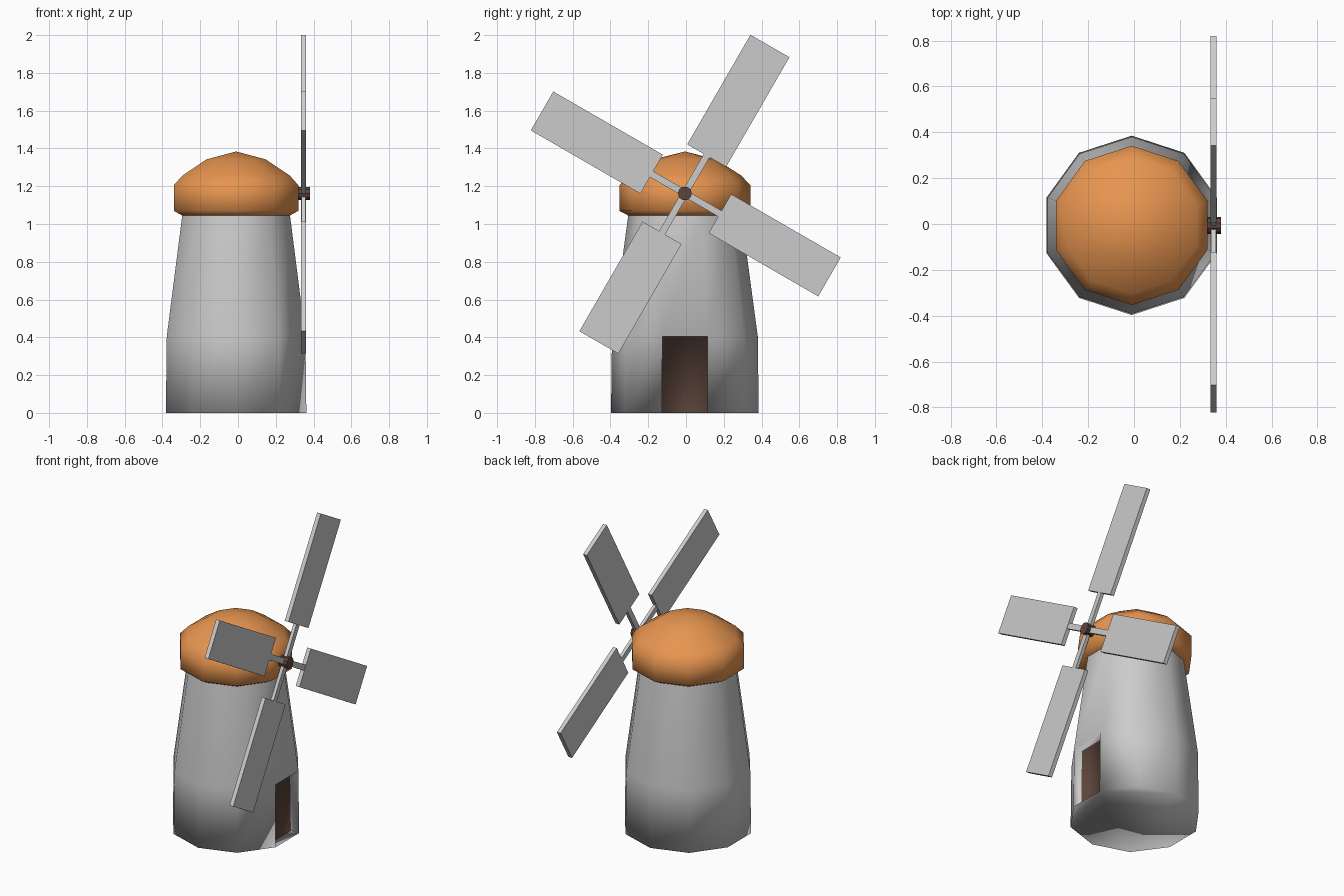
import bpy, bmesh
from math import radians, cos, sin, pi
from mathutils import Matrix, Vector

if "Cube" in bpy.data.objects:
    bpy.data.objects.remove(bpy.data.objects["Cube"])

CX, CY, SIDES = -0.01, -0.006, 10
HUB = Vector((0.347, -0.006, 1.162))


def material(name, rgb):
    m = bpy.data.materials.new(name)
    m.diffuse_color = (*rgb, 1)
    m.use_nodes = True
    m.node_tree.nodes["Principled BSDF"].inputs["Base Color"].default_value = m.diffuse_color
    return m


def finish(name, bm, mats=(), smooth=False):
    bmesh.ops.recalc_face_normals(bm, faces=bm.faces)
    me = bpy.data.meshes.new(name)
    for f in bm.faces:
        f.smooth = smooth
    bm.to_mesh(me)
    bm.free()
    for m in mats:
        me.materials.append(m)
    ob = bpy.data.objects.new(name, me)
    bpy.context.collection.objects.link(ob)
    return ob


def lathe(profile):
    """Stack of ten-sided rings; returns the bmesh, rings and faces per band."""
    bm = bmesh.new()
    rings = [[bm.verts.new((CX + r * cos(radians(18 + 36 * k)),
                            CY + r * sin(radians(18 + 36 * k)), z))
              for k in range(SIDES)] for r, z in profile]
    bands = [[bm.faces.new((a[k - 1], a[k], b[k], b[k - 1])) for k in range(SIDES)]
             for a, b in zip(rings, rings[1:])]
    return bm, rings, bands


orange = material("cap_orange", (0.8, 0.3, 0.08))
brown = material("dark_wood", (0.11, 0.06, 0.045))
grey = material("stone_grey", (0.8, 0.8, 0.8))

# Tower with a doorway pushed into the face towards +x
bm, rings, bands = lathe([(0.391, 0), (0.386, 0.405), (0.300, 1.045)])
bm.faces.new(rings[0][::-1])
bm.normal_update()
outer = bands[0][0]
door = bmesh.ops.extrude_discrete_faces(bm, faces=[outer])["faces"][0]
old = list(rings[0][-1:] + rings[0][:1] + rings[1][:1] + rings[1][-1:])
bmesh.ops.translate(bm, verts=door.verts, vec=(-0.06, 0, 0))
inner = list(door.verts)
near = lambda v: min(inner, key=lambda w: (w.co - v.co).length)
new = [near(v) for v in old]
for f in [f for f in bm.faces if f is not door and any(v in inner for v in f.verts)]:
    bm.faces.remove(f)
for i in (1, 2, 3):          # two jambs and the lintel
    j = (i + 1) % 4
    bm.faces.new((old[i], old[j], new[j], new[i]))
door.material_index = 1
if outer.is_valid and outer is not door:
    bm.faces.remove(outer)
finish("tower", bm, (grey, brown), True)

# Domed cap
bm, rings, _ = lathe([(0.300, 1.045), (0.347, 1.07), (0.347, 1.205),
                      (0.298, 1.257), (0.165, 1.342)])
tip = bm.verts.new((CX, CY, 1.384))
for k in range(SIDES):
    bm.faces.new((rings[-1][k - 1], rings[-1][k], tip))
finish("cap", bm, (orange,), True)

# Hub
bm = bmesh.new()
bmesh.ops.create_cone(bm, cap_ends=True, segments=10, radius1=0.037, radius2=0.037,
                      depth=0.066,
                      matrix=Matrix.Translation(HUB) @ Matrix.Rotation(pi / 2, 4, 'Y'))
finish("hub", bm, (brown,))


# Four sails, each a flat board on a thin spar
def board(name, angle, start, end, width, thick):
    bm = bmesh.new()
    spin = Matrix.Translation(HUB) @ Matrix.Rotation(radians(angle), 4, 'X')
    bmesh.ops.create_cube(bm, size=1, matrix=spin
                          @ Matrix.Translation((0, (start + end) / 2, 0))
                          @ Matrix.Diagonal((thick, end - start, width, 1)))
    finish(name, bm)


for i, (angle, start) in enumerate([(60, .231), (150, .203), (240, .241), (330, .214)], 1):
    board(f"sail_{i}", angle, start, start + 0.67, 0.238, 0.027)
    board(f"spar_{i}", angle, 0.02, start + 0.01, 0.036, 0.022)
